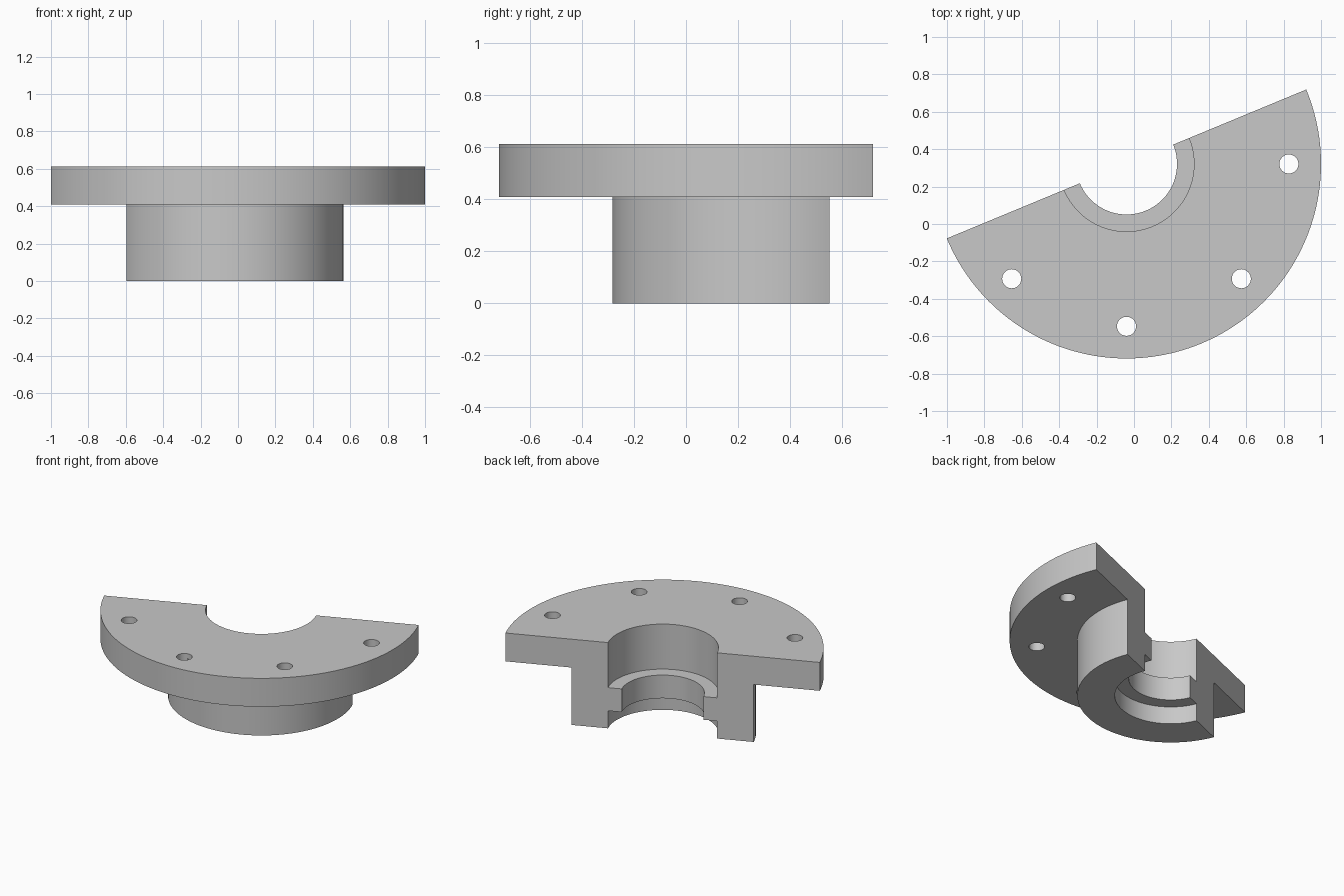
import bpy, bmesh
from math import radians, cos, sin, pi

old = bpy.data.objects.get("Cube")
if old:
    bpy.data.objects.remove(old, do_unlink=True)

# Shared dimensions
CENTRE = (-0.04, 0.321, 0)
START = radians(202.5)
STEPS = 96
FLANGE_R, HUB_R, BORE_R, LIP_R = 1.04, 0.603, 0.361, 0.27
TOP, FLANGE_Z, LIP_TOP, LIP_LOW = 0.611, 0.409, 0.29, 0.125
BOLT_CIRCLE, HOLE_R = 0.868, 0.051

grey = bpy.data.materials.new("plain grey")
grey.use_nodes = True
colour = (0.58, 0.58, 0.58, 1)
grey.diffuse_color = colour
grey.node_tree.nodes["Principled BSDF"].inputs["Base Color"].default_value = colour

# Half-revolved section of the flange, hub and stepped bore
profile = [(BORE_R, 0), (HUB_R, 0), (HUB_R, FLANGE_Z), (FLANGE_R, FLANGE_Z),
           (FLANGE_R, TOP), (BORE_R, TOP), (BORE_R, LIP_TOP), (LIP_R, LIP_TOP),
           (LIP_R, LIP_LOW), (BORE_R, LIP_LOW)]
bm = bmesh.new()
rings = []
for i in range(STEPS + 1):
    a = START + pi * i / STEPS
    rings.append([bm.verts.new((r * cos(a), r * sin(a), z)) for r, z in profile])
for here, there in zip(rings, rings[1:]):
    for j in range(len(profile)):
        k = (j + 1) % len(profile)
        bm.faces.new((here[j], here[k], there[k], there[j]))
# Flat cut faces at both ends
bm.faces.new(rings[0])
bm.faces.new(rings[-1])
bmesh.ops.recalc_face_normals(bm, faces=bm.faces)
mesh = bpy.data.meshes.new("flanged_half_hub")
bm.to_mesh(mesh)
bm.free()
mesh.materials.append(grey)
hub = bpy.data.objects.new("flanged_half_hub", mesh)
hub.location = CENTRE
bpy.context.collection.objects.link(hub)

# Bolt holes through the flange
for n in range(4):
    a = radians(-135 + 45 * n)
    bpy.ops.mesh.primitive_cylinder_add(
        vertices=32, radius=HOLE_R, depth=0.5,
        location=(CENTRE[0] + BOLT_CIRCLE * cos(a), CENTRE[1] + BOLT_CIRCLE * sin(a), 0.5))
    cutter = bpy.context.object
    cutter.name = "bolt_hole_cutter"
    cutter.data.materials.append(grey)
    cutter.hide_render = True
    cut = hub.modifiers.new("bolt_hole", 'BOOLEAN')
    cut.operation = 'DIFFERENCE'
    cut.solver = 'EXACT'
    cut.object = cutter
    bpy.ops.object.select_all(action='DESELECT')
    hub.select_set(True)
    bpy.context.view_layer.objects.active = hub
    bpy.ops.object.modifier_apply(modifier=cut.name)
    bpy.data.objects.remove(cutter, do_unlink=True)

bpy.ops.object.shade_smooth_by_angle(angle=radians(30))
